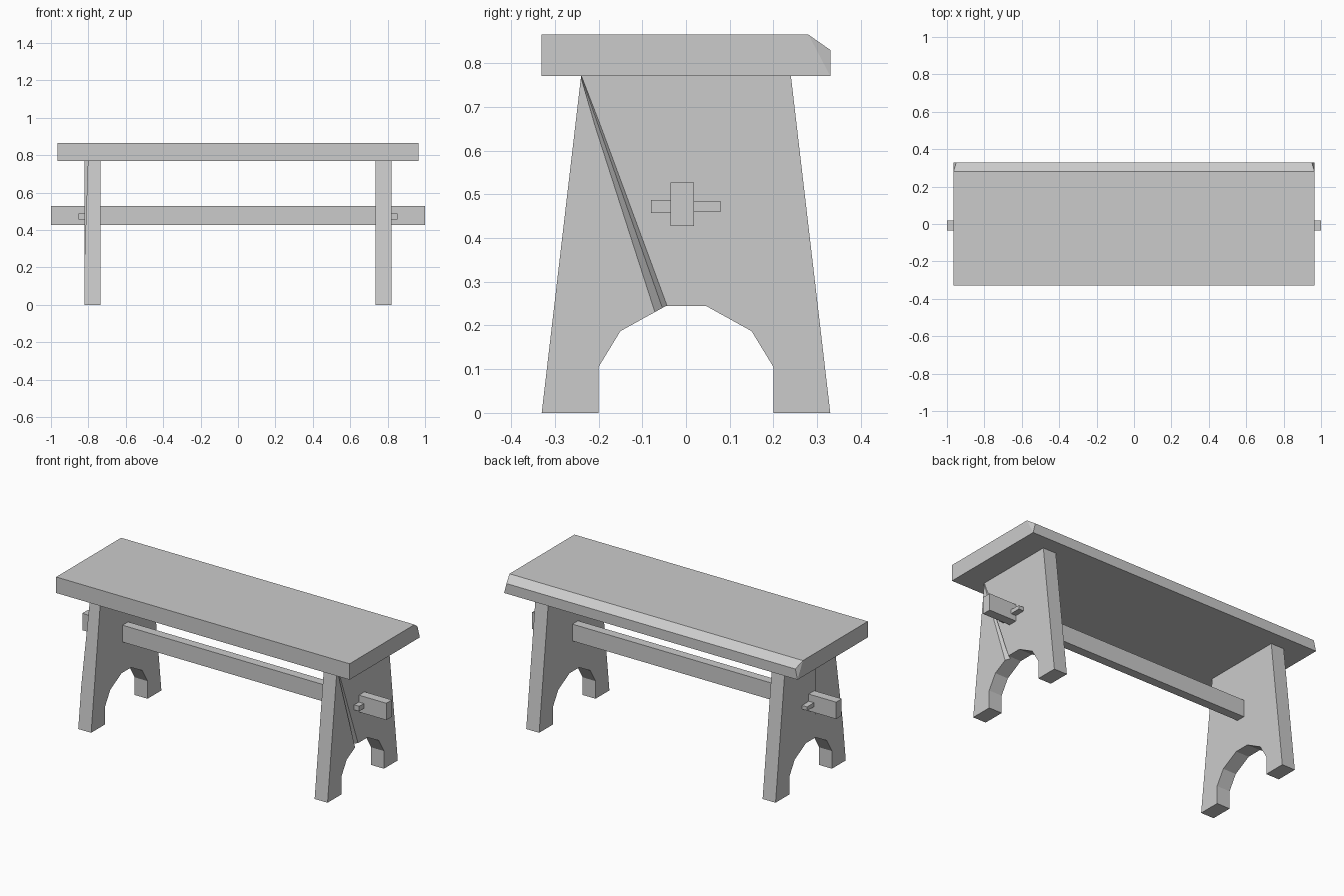
import bpy, bmesh
from mathutils import Vector

cube = bpy.data.objects.get("Cube")
if cube:
    bpy.data.objects.remove(cube, do_unlink=True)

wood = bpy.data.materials.new("grey wood")
wood.use_nodes = True
grey = (0.6, 0.6, 0.6, 1)
wood.diffuse_color = grey
wood.node_tree.nodes["Principled BSDF"].inputs["Base Color"].default_value = grey


def finish(name, bm):
    bmesh.ops.recalc_face_normals(bm, faces=bm.faces)
    mesh = bpy.data.meshes.new(name)
    bm.to_mesh(mesh)
    bm.free()
    mesh.materials.append(wood)
    obj = bpy.data.objects.new(name, mesh)
    bpy.context.collection.objects.link(obj)
    return obj


def hull(name, points):
    bm = bmesh.new()
    for p in points:
        bm.verts.new(p)
    bmesh.ops.convex_hull(bm, input=bm.verts)
    bmesh.ops.dissolve_limit(bm, angle_limit=0.01, verts=bm.verts, edges=bm.edges)
    return finish(name, bm)


def box(name, x, y, z):
    return hull(name, [(a, b, c) for a in x for b in y for c in z])


def prism(name, outline, x0, x1):
    """Extrude a (y, z) outline along x."""
    bm = bmesh.new()
    face = bm.faces.new([bm.verts.new((x0, y, z)) for y, z in outline])
    ext = bmesh.ops.extrude_face_region(bm, geom=[face])
    for v in ext["geom"]:
        if isinstance(v, bmesh.types.BMVert):
            v.co.x = x1
    return finish(name, bm)


def carve(obj, cutter):
    cutter.hide_render = True
    mod = obj.modifiers.new("carve", "BOOLEAN")
    mod.operation, mod.solver, mod.object = "DIFFERENCE", "EXACT", cutter
    bpy.context.view_layer.objects.active = obj
    bpy.ops.object.modifier_apply(modifier=mod.name)
    bpy.data.objects.remove(cutter, do_unlink=True)


# Seat plank with a worn back edge and clipped back corners
X, Y, BOTTOM, TOP = 0.965, 0.33, 0.77, 0.865
points = []
for s in (-1, 1):
    points += [(s * X, -Y, BOTTOM), (s * X, -Y, TOP), (s * X, Y, BOTTOM),
               (s * X, 0.28, TOP), (s * 0.95, Y, 0.83)]
hull("seat", points)

# Plank legs: half outline mirrored in y, with an arched foot cut-out
half = [(0.045, 0.245), (0.15, 0.187), (0.2, 0.105), (0.2, 0), (0.33, 0), (0.24, BOTTOM)]
outline = half + [(-y, z) for y, z in reversed(half)]
right_leg = prism("right_leg", outline, 0.735, 0.82)
left_leg = prism("left_leg", outline, -0.82, -0.735)

# Diagonal split in the right leg, widening downwards
apex, foot = Vector((0.82, -0.24, BOTTOM)), 0.2
groove = []
for x, y in ((0.84, -0.08), (0.84, -0.015), (0.797, -0.04)):
    groove.append((x, y, foot))
groove += [(0.84, -0.245, BOTTOM), (0.84, -0.235, BOTTOM), (0.815, -0.24, BOTTOM)]
carve(right_leg, hull("groove_cutter", groove))

# Shallow split step on the front half of the left leg
step = [(x, y, z) for y in (-0.4, -0.05)
        for x, z in ((-0.82, 0.25), (-0.802, 0.78), (-0.9, 0.25), (-0.9, 0.78))]
carve(left_leg, hull("step_cutter", step))

# Stretcher through both legs
box("stretcher", (-1, 1), (-0.035, 0.018), (0.427, 0.527))

# Tapered locking pegs outside each leg
for side, s in (("left", -1), ("right", 1)):
    hull(side + "_peg", [(s * x, y, 0.472 + dz) for x in (0.818, 0.853)
                         for y, h in ((-0.08, 0.015), (0.08, 0.011))
                         for dz in (-h, h)])
